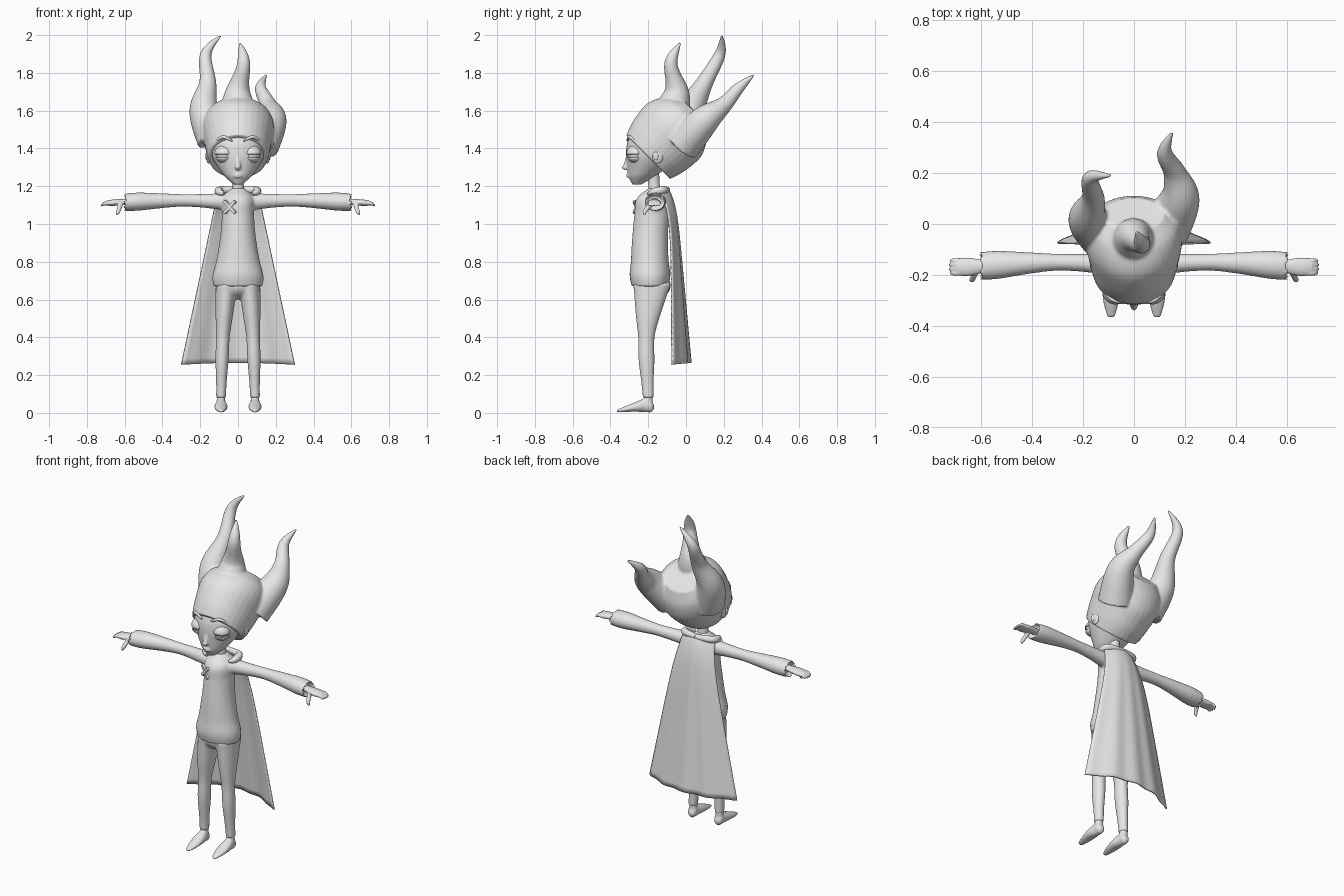
import bpy, bmesh, math
from mathutils import Vector, Matrix

cube = bpy.data.objects.get("Cube")
if cube:
    bpy.data.objects.remove(cube, do_unlink=True)

SHADE = (.8, .8, .8, 1)
grey = bpy.data.materials.new("plain grey")
grey.use_nodes = True
grey.diffuse_color = SHADE
grey.node_tree.nodes["Principled BSDF"].inputs["Base Color"].default_value = SHADE

SIDEWAYS, FORWARD, UPWARD = Vector((1, 0, 0)), Vector((0, -1, 0)), Vector((0, 0, 1))


def sample(values, fraction):
    """Smooth curve through evenly spaced numbers or vectors."""
    last = len(values) - 1
    i = min(int(fraction * last), last - 1)
    s = fraction * last - i
    a, b, c, d = (values[max(0, min(last, i + k))] for k in (-1, 0, 1, 2))
    return b + (c - a) * (s / 2) + (a * 2 - b * 5 + c * 4 - d) * (s * s / 2) + (b * 3 - a - c * 3 + d) * (s ** 3 / 2)


def tube(bm, path, radii, flat=(1, 1), along=None, sides=32, steps=32):
    """Elliptical rings along a path; returns the face that closes the far end."""
    path = [Vector(point) for point in path]
    centres = [sample(path, i / steps) for i in range(steps + 1)]
    span = path[-1] - path[0]
    reference = UPWARD if span.xy.length > abs(span.z) else SIDEWAYS
    rings = []
    for i, centre in enumerate(centres):
        heading = (along or centres[min(i + 1, steps)] - centres[max(i - 1, 0)]).normalized()
        u = (reference - heading * reference.dot(heading)).normalized()
        v = heading.cross(u)
        radius = sample(radii, i / steps)
        u, v = u * radius, v * radius * sample(flat, i / steps)
        angles = [math.tau * k / sides for k in range(sides)]
        rings.append([bm.verts.new(centre + u * math.cos(a) + v * math.sin(a)) for a in angles])
    for lower, upper in zip(rings, rings[1:]):
        for k in range(sides):
            bm.faces.new((lower[k - 1], lower[k], upper[k], upper[k - 1]))
    bm.faces.new(rings[0][::-1])
    return bm.faces.new(rings[-1])


def ball(bm, centre, size):
    matrix = Matrix.Translation(centre) @ Matrix.Diagonal((*size, 1))
    bmesh.ops.create_uvsphere(bm, u_segments=24, v_segments=16, radius=1, matrix=matrix)


def finish(name, bm, mirror=False, voxel=None, thickness=None):
    """Turn the part into a smooth object, optionally mirrored, blended or thickened."""
    bmesh.ops.recalc_face_normals(bm, faces=bm.faces)
    mesh = bpy.data.meshes.new(name)
    bm.to_mesh(mesh)
    bm.free()
    mesh.materials.append(grey)
    part = bpy.data.objects.new(name, mesh)
    bpy.context.collection.objects.link(part)
    bpy.ops.object.select_all(action='DESELECT')
    part.select_set(True)
    bpy.context.view_layer.objects.active = part
    bpy.ops.object.shade_smooth_by_angle(angle=math.radians(50))
    if thickness:
        solid = part.modifiers.new("thickness", 'SOLIDIFY')
        solid.thickness, solid.offset = thickness, 0
    if mirror:
        part.modifiers.new("mirror", 'MIRROR')
    if voxel:
        blend = part.modifiers.new("blend", 'REMESH')
        blend.mode, blend.voxel_size, blend.use_smooth_shade = 'VOXEL', voxel, True
        soften = part.modifiers.new("soften", 'SMOOTH')
        soften.factor, soften.iterations = .5, 5


# Shirt with flared hem and hollow cuffs, blended into one skin
bm = bmesh.new()
tube(bm, [(0, -.19, .67), (0, -.19, .93), (0, -.165, 1.19)],
     (.13, .135, .115, .1, .09, .085, .085, .035), flat=(.75, .85, 1, 1.1, 1), along=UPWARD)
cuff = tube(bm, [(0, -.165, 1.115), (.3, -.15, 1.125), (.61, -.165, 1.115)],
            (.05, .045, .036, .033, .04, .048, .045), flat=(1, 1, 1.2), along=SIDEWAYS)
bm.normal_update()
bmesh.ops.inset_individual(bm, faces=[cuff], thickness=.012, depth=-.03)
finish("shirt", bm, mirror=True, voxel=.007)

# Crossed patch on the chest
bm = bmesh.new()
for turn in (45, -45):
    matrix = (Matrix.Translation((-.043, -.26, 1.09)) @ Matrix.Rotation(math.radians(-27), 4, 'Z')
              @ Matrix.Rotation(math.radians(turn), 4, 'Y') @ Matrix.Diagonal((.09, .014, .017, 1)))
    bmesh.ops.create_cube(bm, size=1, matrix=matrix)
finish("chest_cross", bm)

# Hands: palm, fingers and drooping thumb
bm = bmesh.new()
tube(bm, [(.56, -.165, 1.12), (.7, -.17, 1.11)], (.018, .016, .017, .013), flat=(1, 2, 2.2))
for k in range(4):
    y = -.193 + k * .0165
    reach = .73 - .006 * abs(k - 1.5)
    tube(bm, [(.66, y, 1.11), (.7, y, 1.11), (reach, y, 1.095)], (.011, .01, .009, .004))
tube(bm, [(.62, -.18, 1.11), (.633, -.215, 1.07), (.642, -.22, 1.045)], (.014, .012, .01, .004))
finish("hands", bm, mirror=True, voxel=.004)

# Trousers: hips and legs
bm = bmesh.new()
ball(bm, (0, -.18, .675), (.117, .1, .075))
tube(bm, [(.06, -.18, .68), (.08, -.21, .4), (.09, -.2, .08)],
     (.058, .053, .045, .036, .035, .028, .026), flat=(1.7, 1.5, 1.2, 1.2, 1.1), along=UPWARD)
finish("trousers", bm, mirror=True, voxel=.006)

# Bare feet with ankles
bm = bmesh.new()
tube(bm, [(.09, -.17, .03), (.09, -.22, .04), (.09, -.365, .01)],
     (.012, .034, .036, .02, .007), flat=(1, .75, .8, 1.6, 2), along=FORWARD)
tube(bm, [(.09, -.2, .03), (.09, -.2, .11)], (.024, .022), along=UPWARD)
finish("feet", bm, mirror=True, voxel=.005)

# Neck
bm = bmesh.new()
tube(bm, [(0, -.165, 1.14), (0, -.175, 1.3)], (.036, .03, .033))
finish("neck", bm)

# Head with narrow chin, small nose and lips
bm = bmesh.new()
tube(bm, [(0, -.26, 1.21), (0, -.19, 1.33), (0, -.16, 1.44), (0, -.15, 1.56)],
     (.025, .08, .125, .146, .148, .125, .05), along=UPWARD)
tube(bm, [(0, -.3, 1.4), (0, -.318, 1.3)], (.008, .011, .016))
ball(bm, (0, -.32, 1.3), (.015, .02, .015))
for z in (1.262, 1.25):
    tube(bm, [(-.034, -.29, 1.256), (0, -.31, z), (.034, -.29, 1.256)], (.003, .006, .003))
finish("head", bm, voxel=.005)

# Ears
bm = bmesh.new()
ball(bm, (.155, -.15, 1.36), (.014, .03, .04))
ball(bm, (.167, -.16, 1.36), (.006, .014, .022))
finish("ears", bm, mirror=True)

# Eyes with drooping upper and lower lids
EYE = Vector((.073, -.265, 1.37))
bm = bmesh.new()
ball(bm, EYE, (.045, .045, .043))
finish("eyeballs", bm, mirror=True)
for name, height, side in (("upper_lids", 0, -1), ("lower_lids", -.018, 1)):
    bm = bmesh.new()
    ball(bm, EYE, (.049, .049, .046))
    bmesh.ops.bisect_plane(bm, geom=bm.verts[:] + bm.edges[:] + bm.faces[:], clear_outer=True,
                           plane_co=EYE + UPWARD * height, plane_no=UPWARD * side)
    finish(name, bm, mirror=True, thickness=.005)

# Eyebrows
bm = bmesh.new()
tube(bm, [(.03, -.31, 1.44), (.08, -.298, 1.46), (.125, -.26, 1.43)], (.004, .008, .008, .003))
finish("eyebrows", bm, mirror=True)

# Swept-up hair: a tilted cap with three curling horns
bm = bmesh.new()
tube(bm, [(0, -.2, 1.355), (0, -.06, 1.5), (0, .04, 1.6)],
     (.157, .175, .19, .175, .12), flat=(1.05, 1.1, 1.05, .9, .75), along=UPWARD - FORWARD)
HORNS = {
    "right": [(-.12, -.04, 1.45), (-.18, .02, 1.6), (-.16, .1, 1.75), (-.17, .18, 1.9), (-.09, .19, 2)],
    "middle": [(0, -.08, 1.58), (0, -.05, 1.7), (.03, -.08, 1.85), (.01, -.03, 1.96)],
    "left": [(.12, -.02, 1.42), (.18, .1, 1.55), (.16, .2, 1.63), (.12, .28, 1.72), (.15, .36, 1.79)],
}
for path in HORNS.values():
    tube(bm, path, (.1, .078, .045, .03, .006))
finish("hair", bm, voxel=.007)

# Cape: a curved sheet that widens and ripples towards its hem
bm = bmesh.new()
ROWS, COLUMNS = 30, 24
grid = []
for row in range(ROWS + 1):
    t = row / ROWS
    half_width = .1 + .2 * t
    back = -.06 + .08 * t - .04 * (1 - t) ** 12
    edge = -.08 - .07 * (1 - t) ** 8
    line = []
    for column in range(COLUMNS + 1):
        u = 2 * column / COLUMNS - 1
        ripple = .006 * t * math.cos(u * math.tau * 2)
        y = back + (edge - back) * abs(u) ** 2.2 + ripple
        line.append(bm.verts.new((u * half_width, y, 1.195 - .93 * t - .01 * t * u * u)))
    grid.append(line)
for upper, lower in zip(grid, grid[1:]):
    for k in range(COLUMNS):
        bm.faces.new((upper[k], upper[k + 1], lower[k + 1], lower[k]))
finish("cape", bm, thickness=.008)

# Rolled cape collar resting on the shoulders
bm = bmesh.new()
tube(bm, [(0, -.1, 1.18), (.09, -.12, 1.18), (.1, -.17, 1.17), (.075, -.2, 1.16)], (.016, .02, .02, .008))
finish("cape_collar", bm, mirror=True)
